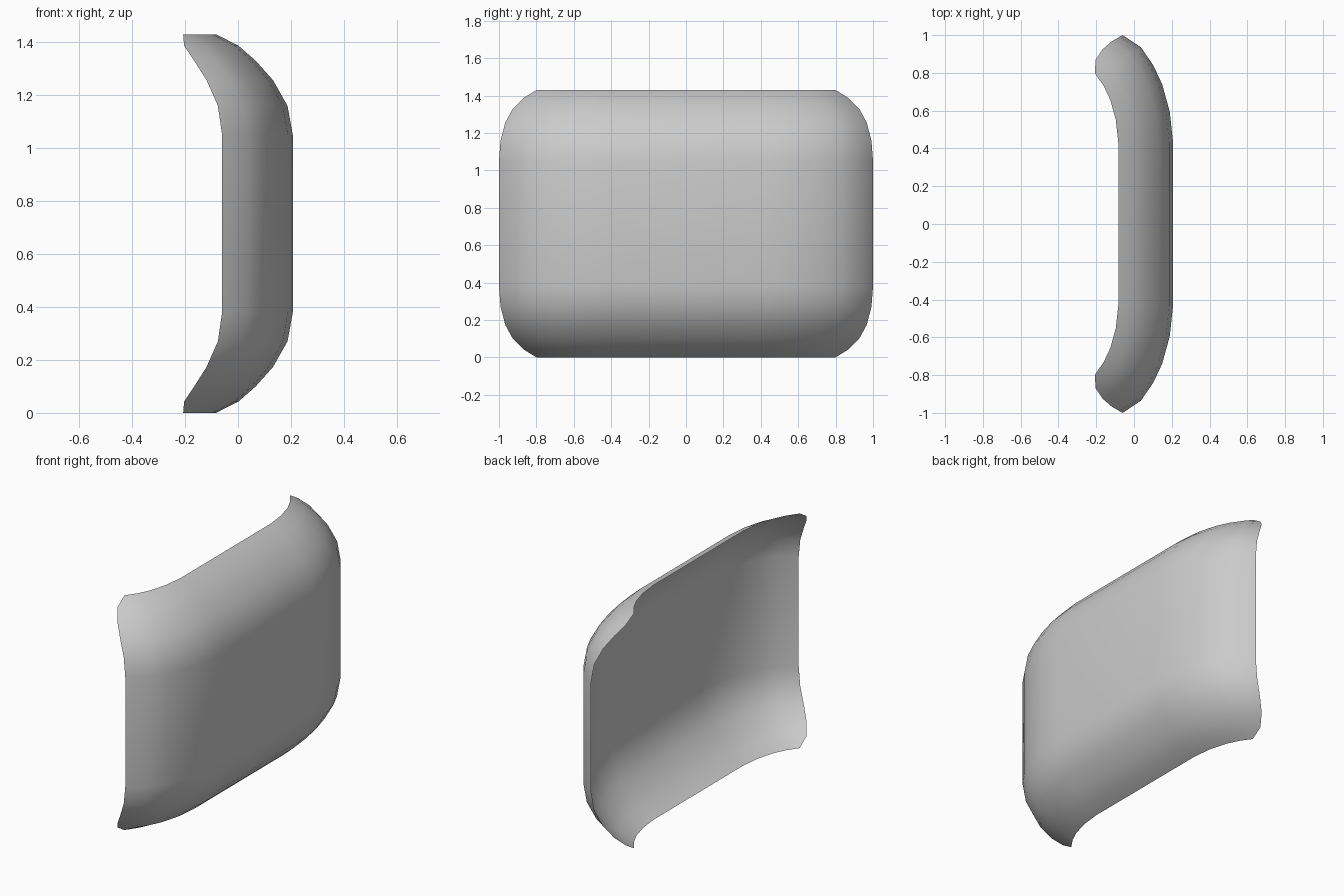
import bpy, bmesh

cube = bpy.data.objects.get("Cube")
if cube:
    bpy.data.objects.remove(cube, do_unlink=True)

# Bevel profiles: (distance past the flat centre, drop behind the crown)
SIDE = [(0, 0), (.165, .018), (.31, .058), (.41, .105), (.505, .17), (.57, .267)]
RIM = [(0, 0), (.11, .02), (.207, .075), (.28, .14), (.337, .205), (.38, .29)]
PULL = [1, .985, .94, .87, .77, .73]   # how far each row shrinks the side bevel
CROWN, FLAT_Y, FLAT_Z, MID_Z = .207, .43, .335, .715
LAST = len(SIDE) - 1

# Stations run from one edge across the flat centre to the other
stations = [(-1, i) for i in range(LAST, -1, -1)] + [(1, i) for i in range(LAST + 1)]


def point(column, row):
    (sy, u), (sz, v) = column, row
    out, drop = SIDE[u]
    up, fall = RIM[v]
    return (CROWN - PULL[v] * drop - fall,
            sy * (FLAT_Y + PULL[v] * out),
            MID_Z + sz * (FLAT_Z + up))


# Curved open panel, with each outermost corner cut diagonally
bm = bmesh.new()
grid = {(c, r): bm.verts.new(point(c, r))
        for c in stations for r in stations
        if not (c[1] == LAST and r[1] == LAST)}
for c0, c1 in zip(stations, stations[1:]):
    for r0, r1 in zip(stations, stations[1:]):
        cell = [(c0, r0), (c1, r0), (c1, r1), (c0, r1)]
        bm.faces.new([grid[k] for k in cell if k in grid])

mesh = bpy.data.meshes.new("curved_panel")
bm.to_mesh(mesh)
bm.free()
for face in mesh.polygons:
    face.use_smooth = True

# Plain grey finish
grey = bpy.data.materials.new("light_grey")
grey.use_nodes = True
colour = (.6, .6, .6, 1)
grey.diffuse_color = colour
grey.node_tree.nodes["Principled BSDF"].inputs["Base Color"].default_value = colour
mesh.materials.append(grey)

panel = bpy.data.objects.new("curved_panel", mesh)
bpy.context.scene.collection.objects.link(panel)
